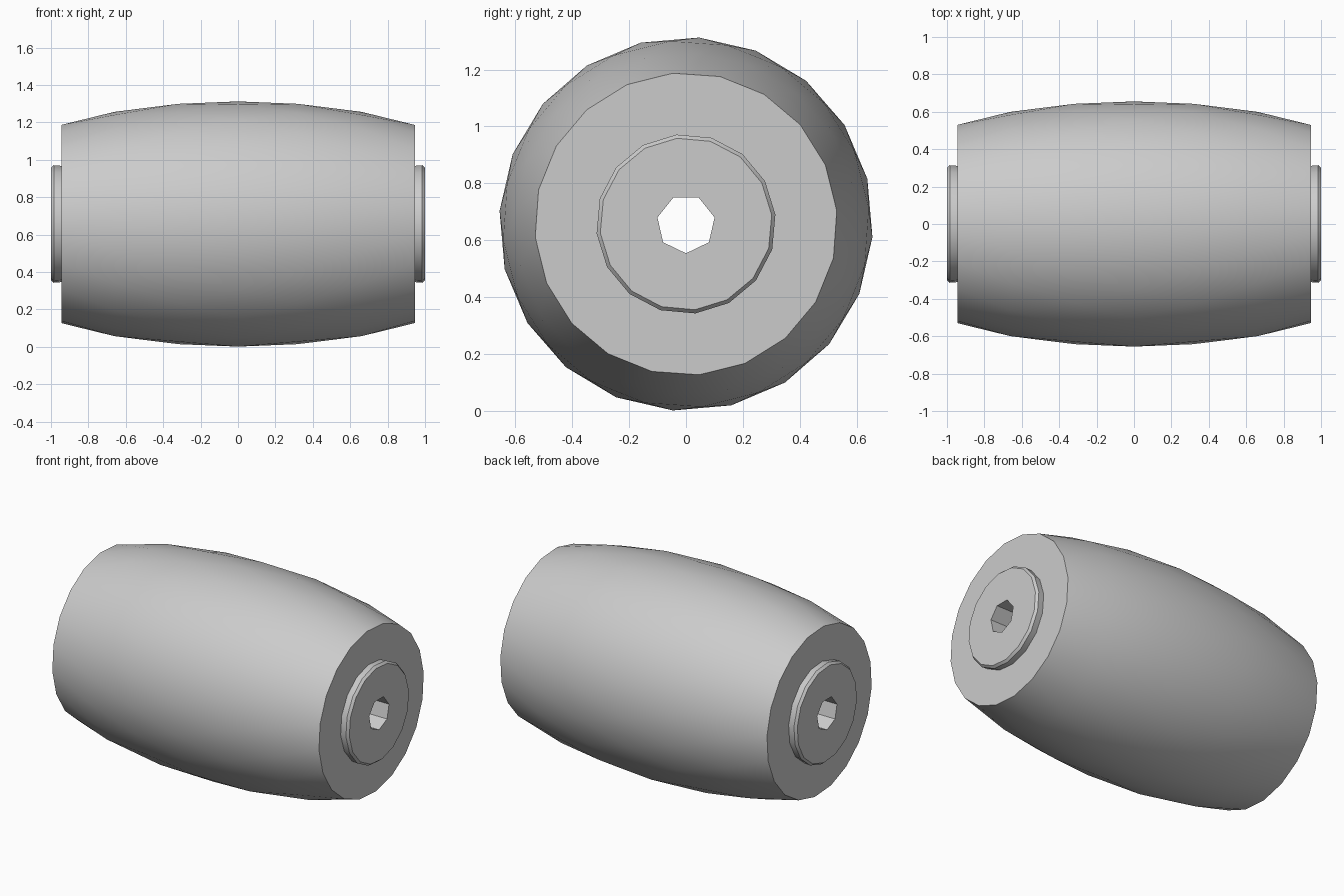
import bpy, bmesh
from math import cos, sin, pi, radians

cube = bpy.data.objects.get("Cube")
if cube:
    bpy.data.objects.remove(cube)

CENTRE_Z = 0.657

grey = bpy.data.materials.new("light grey")
grey.use_nodes = True
colour = (0.6, 0.6, 0.6, 1)
grey.diffuse_color = colour
grey.node_tree.nodes["Principled BSDF"].inputs["Base Color"].default_value = colour


def ring(bm, x, radius, sides, start):
    """Ring of vertices around the x axis."""
    angles = [radians(start) + 2 * pi * i / sides for i in range(sides)]
    return [bm.verts.new((x, radius * cos(a), CENTRE_Z + radius * sin(a))) for a in angles]


def bridge(bm, a, b):
    """Join two rings, which may differ in side count."""
    def loop(r):
        return [bm.edges.get((r[i - 1], r[i])) or bm.edges.new((r[i - 1], r[i]))
                for i in range(len(r))]
    bmesh.ops.bridge_loops(bm, edges=loop(a) + loop(b))


def stagger(bm, a, b, shift):
    """Join two equal rings, offset by half a step, with triangles."""
    n = len(a)
    for i in range(n):
        j = (i + 1) % n
        if shift:
            bm.faces.new((a[i], a[j], b[i]))
            bm.faces.new((a[j], b[j], b[i]))
        else:
            bm.faces.new((a[i], a[j], b[j]))
            bm.faces.new((a[i], b[j], b[i]))


def finish(bm, name):
    bmesh.ops.recalc_face_normals(bm, faces=bm.faces)
    mesh = bpy.data.meshes.new(name)
    bm.to_mesh(mesh)
    bm.free()
    mesh.materials.append(grey)
    obj = bpy.data.objects.new(name, mesh)
    bpy.context.collection.objects.link(obj)
    bpy.ops.object.select_all(action='DESELECT')
    obj.select_set(True)
    bpy.context.view_layer.objects.active = obj
    bpy.ops.object.shade_smooth_by_angle(angle=radians(35))


# Barrel-shaped roller with staggered facets
SIDES = 20
half = [(0.945, 0.532), (0.66, 0.601), (0.32, 0.645)]
profile = [(-x, r) for x, r in half] + [(0, 0.657)] + half[::-1]
bm = bmesh.new()
rings = [ring(bm, x, r, SIDES, 5 + (i % 2) * 180 / SIDES)
         for i, (x, r) in enumerate(profile)]
for i in range(len(rings) - 1):
    stagger(bm, rings[i], rings[i + 1], i % 2 == 0)

# Flat roller ends, reaching in under the bushing flanges
for outer, x in ((rings[0], -0.945), (rings[-1], 0.945)):
    inner = ring(bm, x, 0.28, SIDES, 5)
    for i in range(SIDES):
        bm.faces.new((outer[i - 1], outer[i], inner[i], inner[i - 1]))
finish(bm, "roller_body")

# Flanged bushings at both ends with a seven-sided through bore
for side, name in ((1, "left_bushing"), (-1, "right_bushing")):
    bm = bmesh.new()
    steps = [(0.94, 0.312), (0.985, 0.316), (1.0, 0.303)]
    flange = [ring(bm, side * x, r, 16, 6) for x, r in steps]
    for a, b in zip(flange, flange[1:]):
        for i in range(16):
            bm.faces.new((a[i - 1], a[i], b[i], b[i - 1]))
    mouth = ring(bm, side, 0.103, 7, -90)
    middle = ring(bm, 0, 0.103, 7, -90)
    for i in range(7):
        bm.faces.new((mouth[i - 1], mouth[i], middle[i], middle[i - 1]))
    bridge(bm, flange[-1], mouth)
    finish(bm, name)
